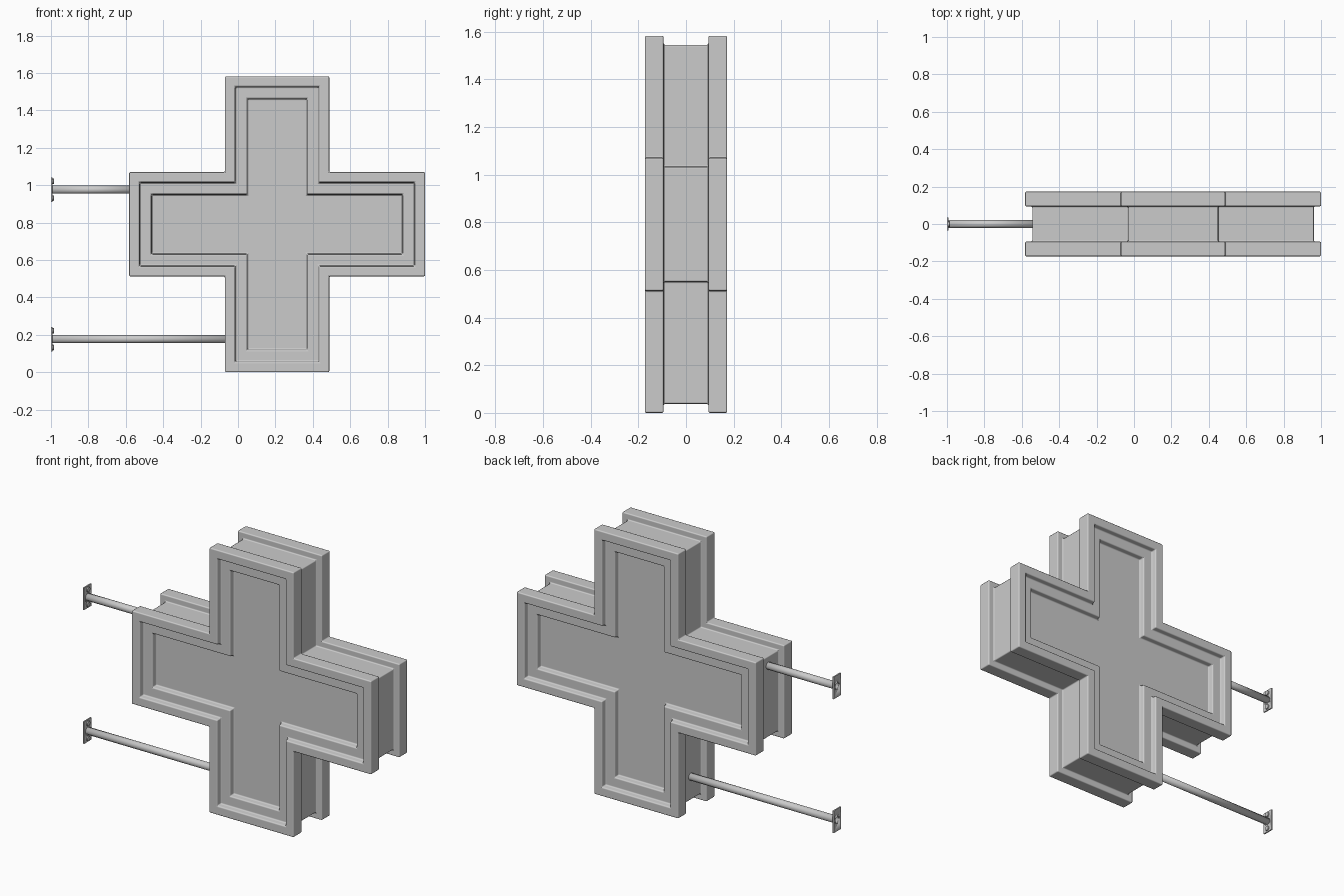
import bpy, bmesh
from math import radians, pi
from mathutils import Vector, Matrix

cube = bpy.data.objects.get("Cube")
if cube:
    bpy.data.objects.remove(cube)

grey = bpy.data.materials.new("plain grey")
grey.use_nodes = True
tint = (0.6, 0.6, 0.6, 1)
grey.diffuse_color = tint
grey.node_tree.nodes["Principled BSDF"].inputs["Base Color"].default_value = tint

REACH, ARM = 0.791, 0.279      # half length and half width of the cross arms
CENTRE = Vector((0.209, 0, REACH))


def finish(name, bm, bevel=0):
    bmesh.ops.recalc_face_normals(bm, faces=bm.faces)
    mesh = bpy.data.meshes.new(name)
    bm.to_mesh(mesh)
    bm.free()
    mesh.materials.append(grey)
    ob = bpy.data.objects.new(name, mesh)
    bpy.context.collection.objects.link(ob)
    bpy.ops.object.select_all(action='DESELECT')
    ob.select_set(True)
    bpy.context.view_layer.objects.active = ob
    bpy.ops.object.shade_smooth_by_angle(angle=radians(35))
    if bevel:
        mod = ob.modifiers.new("soft edges", 'BEVEL')
        mod.width, mod.segments, mod.limit_method = bevel, 2, 'ANGLE'
        mod.harden_normals = True
    return ob


def cross_ring(bm, inset, y):
    """Cross outline, moved inward by inset, at depth y."""
    a, r = ARM - inset, REACH - inset
    quarter = [(r, -a), (r, a), (a, a)]
    points = []
    for _ in range(4):
        points += quarter
        quarter = [(-z, x) for x, z in quarter]
    return [bm.verts.new(CENTRE + Vector((x, y, z))) for x, z in points]


def cylinder_x(bm, radius, x0, x1, y, z, sides, caps=True):
    place = Matrix.Translation(((x0 + x1) / 2, y, z)) @ Matrix.Rotation(pi / 2, 4, 'Y')
    bmesh.ops.create_cone(bm, cap_ends=caps, segments=sides, radius1=radius,
                          radius2=radius, depth=x1 - x0, matrix=place)


# Housing: stepped face, raised rim, flange and recessed core, mirrored to the back
half = [(0.122, 0.113), (0.118, 0.143), (0.058, 0.143), (0.054, 0.173),
        (0, 0.173), (0, 0.094), (0.038, 0.094)]
profile = [(i, -y) for i, y in half] + [(i, y) for i, y in reversed(half)]
bm = bmesh.new()
rings = [cross_ring(bm, i, y) for i, y in profile]
for r0, r1 in zip(rings, rings[1:]):
    for k in range(12):
        n = (k + 1) % 12
        bm.faces.new((r0[k], r0[n], r1[n], r1[k]))
bm.faces.new(rings[0])
bm.faces.new(rings[-1])
finish("cross_housing", bm, 0.007)

# Wall mounts: hollow rod, drilled plate and two bolts each
for label, z, end in (("upper", 0.976, -0.53), ("lower", 0.177, -0.02)):
    bm = bmesh.new()
    cylinder_x(bm, 0.0215, -0.995, end, 0, z, 24, caps=False)
    rod = finish(label + "_rod", bm)
    wall = rod.modifiers.new("tube wall", 'SOLIDIFY')
    wall.thickness, wall.offset = 0.004, -1

    bm = bmesh.new()
    cylinder_x(bm, 0.019, -1.05, -0.95, 0, z, 24)
    cutter = finish(label + "_hole_cutter", bm)
    cutter.hide_render = True
    cutter.hide_set(True)

    bm = bmesh.new()
    bmesh.ops.create_cube(bm, size=1, matrix=Matrix.Translation((-0.996, 0, z))
                          @ Matrix.Diagonal((0.008, 0.068, 0.132, 1)))
    plate = finish(label + "_plate", bm)
    hole = plate.modifiers.new("hole", 'BOOLEAN')
    hole.operation, hole.object, hole.solver = 'DIFFERENCE', cutter, 'EXACT'

    bm = bmesh.new()
    for side in (-1, 1):
        cylinder_x(bm, 0.015, -0.994, -0.984, 0, z + side * 0.045, 12)
    finish(label + "_bolts", bm, 0.003)
